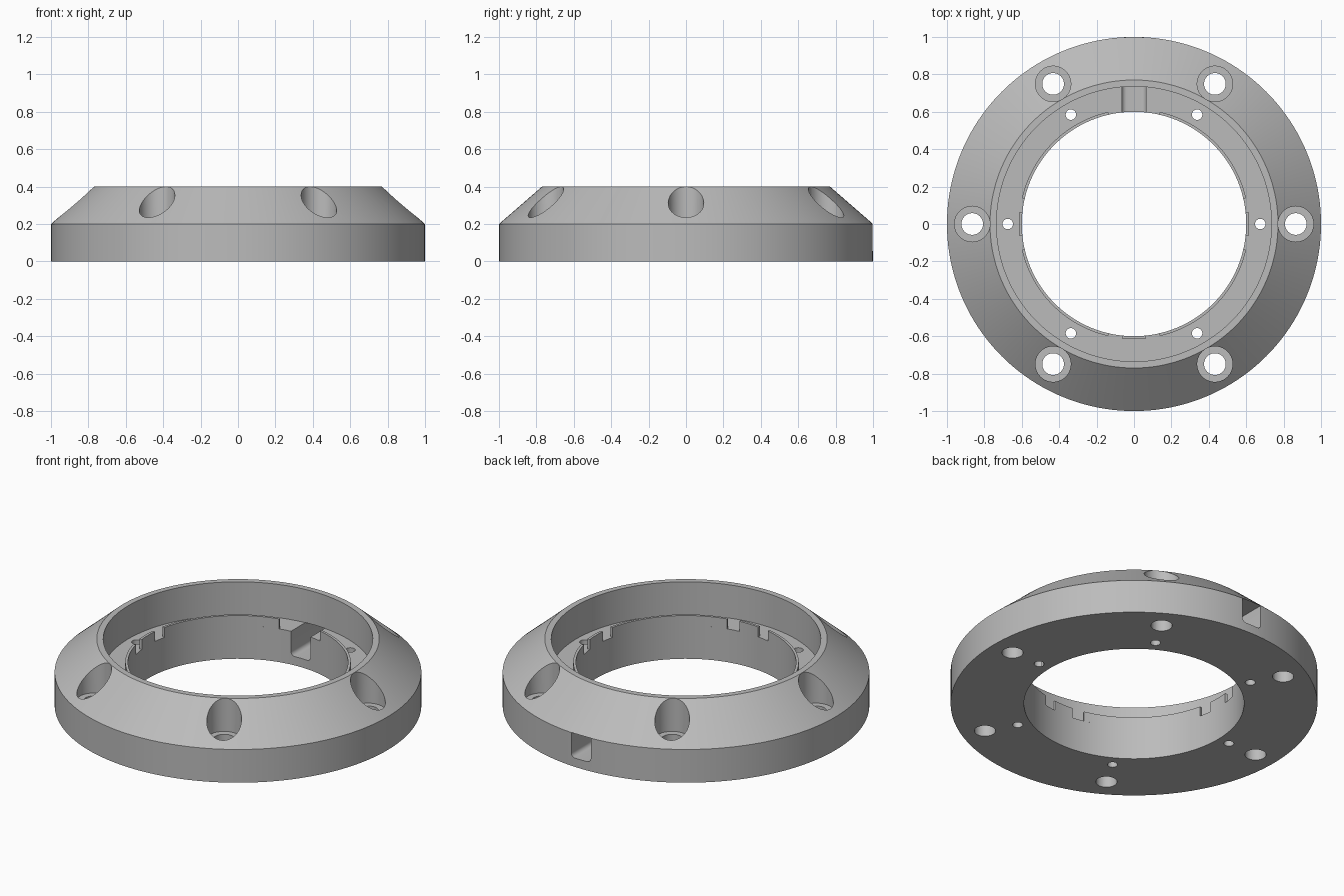
import bpy, bmesh, math
from mathutils import Matrix, Vector

if "Cube" in bpy.data.objects:
    bpy.data.objects.remove(bpy.data.objects["Cube"])

grey = bpy.data.materials.new("plain_grey")
grey.diffuse_color = (0.5, 0.5, 0.5, 1)
grey.use_nodes = True
grey.node_tree.nodes["Principled BSDF"].inputs["Base Color"].default_value = grey.diffuse_color


def make_object(name, bm, mat=grey):
    bmesh.ops.remove_doubles(bm, verts=bm.verts, dist=1e-5)
    bmesh.ops.recalc_face_normals(bm, faces=bm.faces)
    mesh = bpy.data.meshes.new(name)
    bm.to_mesh(mesh)
    bm.free()
    mesh.materials.append(mat)
    obj = bpy.data.objects.new(name, mesh)
    bpy.context.collection.objects.link(obj)
    return obj


def lathe(bm, profile, start=0, end=360, steps=128, center=(0, 0)):
    """Sweep a closed (radius, z) profile about a vertical axis."""
    full = end - start >= 360
    rings = []
    for i in range(steps if full else steps + 1):
        a = math.radians(start + (end - start) * i / steps)
        rings.append([bm.verts.new((center[0] + r * math.cos(a),
                                    center[1] + r * math.sin(a), z))
                      for r, z in profile])
    n = len(profile)
    for i in range(steps):
        a, b = rings[i], rings[(i + 1) % len(rings)]
        for j in range(n):
            k = (j + 1) % n
            if profile[j][0] == 0 and profile[k][0] == 0:
                continue
            if profile[j][0] == 0:
                bm.faces.new((a[j], b[k], a[k]))
            elif profile[k][0] == 0:
                bm.faces.new((a[j], b[j], a[k]))
            else:
                bm.faces.new((a[j], b[j], b[k], a[k]))
    if not full:
        bm.faces.new(rings[0])
        bm.faces.new(rings[-1])


# Flange ring: straight base wall, conical shoulder, thin top rim, inner ledge
bm = bmesh.new()
lathe(bm, [(0.6, 0), (1, 0), (1, 0.2), (0.77, 0.4), (0.735, 0.4),
           (0.735, 0.2), (0.6, 0.2)], steps=160)
body = make_object("flange_ring", bm)

# Bolt holes with counterbores, and small screw holes through the ledge
bm = bmesh.new()
for i in range(6):
    a = math.radians(60 * i)
    c, s = math.cos(a), math.sin(a)
    lathe(bm, [(0, -0.1), (0.058, -0.1), (0.058, 0.2), (0.095, 0.2),
               (0.095, 0.6), (0, 0.6)], steps=40, center=(0.865 * c, 0.865 * s))
    lathe(bm, [(0, -0.1), (0.028, -0.1), (0.028, 0.6), (0, 0.6)],
          steps=24, center=(0.675 * c, 0.675 * s))
holes = make_object("hole_cutter", bm)

# Cable channel through the back wall, with rounded lower corners
bm = bmesh.new()
w, low, high, rad = 0.065, 0.053, 0.2005, 0.025
outline = [(-w, high)]
for cx, a0 in ((-w + rad, 180), (w - rad, 270)):
    for k in range(7):
        a = math.radians(a0 + 15 * k)
        outline.append((cx + rad * math.cos(a), low + rad + rad * math.sin(a)))
outline.append((w, high))
face = bm.faces.new([bm.verts.new((x, 0.4, z)) for x, z in outline])
ext = bmesh.ops.extrude_face_region(bm, geom=[face])
bmesh.ops.translate(bm, vec=(0, 0.8, 0),
                    verts=[v for v in ext["geom"] if isinstance(v, bmesh.types.BMVert)])
channel = make_object("channel_cutter", bm)

for cutter in (holes, channel):
    mod = body.modifiers.new("cut", 'BOOLEAN')
    mod.operation = 'DIFFERENCE'
    mod.solver = 'EXACT'
    mod.object = cutter
    bpy.context.view_layer.objects.active = body
    bpy.ops.object.modifier_apply(modifier=mod.name)
    bpy.data.objects.remove(cutter, do_unlink=True)

# Thin raised lip around the bore, broken by notches
bm = bmesh.new()
lip = [(0.6, 0.2), (0.615, 0.2), (0.615, 0.26), (0.6, 0.26)]
for q in range(4):
    lathe(bm, lip, 90 * q + 13, 90 * q + 77, 28)
for mid in (0, 180, 270):
    lathe(bm, lip, mid - 6, mid + 6, 6)
lips = make_object("bore_lip", bm)

# Smooth curved walls with sharp edges
bpy.ops.object.select_all(action='DESELECT')
for obj in (body, lips):
    obj.select_set(True)
bpy.context.view_layer.objects.active = body
bpy.ops.object.shade_smooth_by_angle(angle=math.radians(25))
